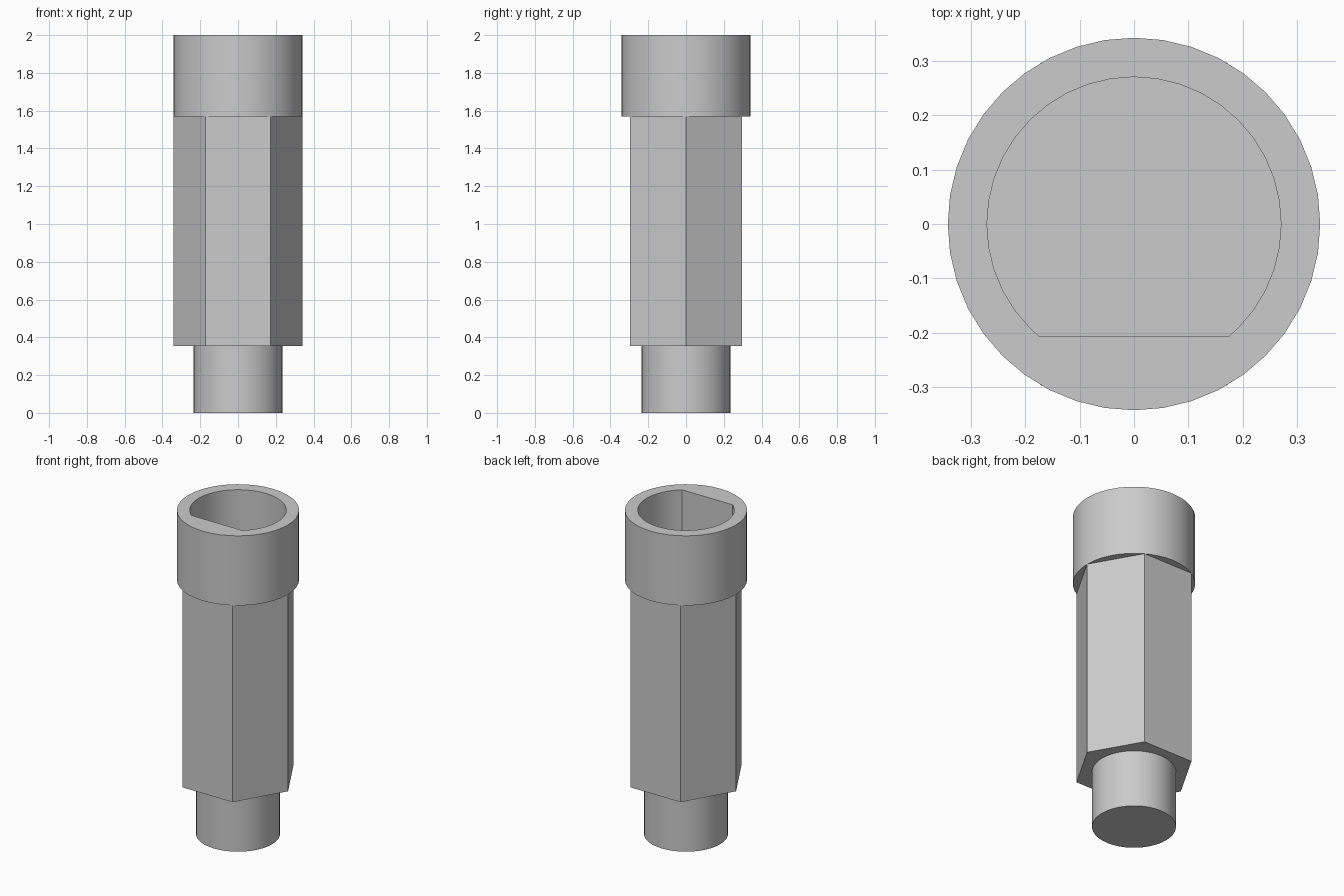
import bpy, bmesh, math

cube = bpy.data.objects.get("Cube")
if cube:
    bpy.data.objects.remove(cube)

SIDES = 40
RADIUS = 0.342      # collar, and corners of the hexagon
BORE = 0.27
FLAT = 0.207        # distance of the bore's flat from the axis
Z_HEX, Z_COLLAR, Z_TOP = 0.355, 1.57, 2.0

steel = bpy.data.materials.new("grey steel")
steel.use_nodes = True
colour = (0.6, 0.6, 0.6, 1)
steel.diffuse_color = colour
steel.node_tree.nodes["Principled BSDF"].inputs["Base Color"].default_value = colour


def circle(radius, sides):
    return [(radius * math.cos(math.tau * i / sides),
             radius * math.sin(math.tau * i / sides)) for i in range(sides)]


def d_shape():
    """Circle cut off by a flat on the front side."""
    half = math.degrees(math.asin(FLAT / BORE))
    points = []
    for i in range(SIDES):
        a = 360 * i / SIDES
        # Move the vertices nearest the flat's ends exactly onto them
        for end in (180 + half, 360 - half):
            if abs(a - end) < 180 / SIDES:
                a = end
        s = math.sin(math.radians(a))
        r = min(BORE, -FLAT / s) if s < -0.1 else BORE
        points.append((r * math.cos(math.radians(a)), r * s))
    return points


def loft(name, sections):
    """Join outlines of equal vertex count, capping both ends."""
    bm = bmesh.new()
    rings = [[bm.verts.new((x, y, z)) for x, y in pts] for pts, z in sections]
    for a, b in zip(rings, rings[1:]):
        n = len(a)
        for i in range(n):
            j = (i + 1) % n
            bm.faces.new((a[i], a[j], b[j], b[i]))
    bm.faces.new(rings[0][::-1])
    bm.faces.new(rings[-1])
    bmesh.ops.recalc_face_normals(bm, faces=bm.faces)
    mesh = bpy.data.meshes.new(name)
    bm.to_mesh(mesh)
    bm.free()
    mesh.materials.append(steel)
    obj = bpy.data.objects.new(name, mesh)
    bpy.context.collection.objects.link(obj)
    bpy.ops.object.select_all(action="DESELECT")
    obj.select_set(True)
    bpy.context.view_layer.objects.active = obj
    bpy.ops.object.shade_smooth_by_angle(angle=math.radians(30))
    return obj


# Round spigot at the bottom
spigot = circle(0.235, SIDES)
loft("spigot", [(spigot, 0), (spigot, Z_HEX + 0.02)])

# Hexagonal body
hexagon = circle(RADIUS, 6)
loft("hex_body", [(hexagon, Z_HEX), (hexagon, Z_COLLAR)])

# Round collar with a D-shaped blind bore
rim, bore = circle(RADIUS, SIDES), d_shape()
loft("socket_collar", [(rim, Z_COLLAR), (rim, Z_TOP),
                       (bore, Z_TOP), (bore, Z_COLLAR + 0.01)])
